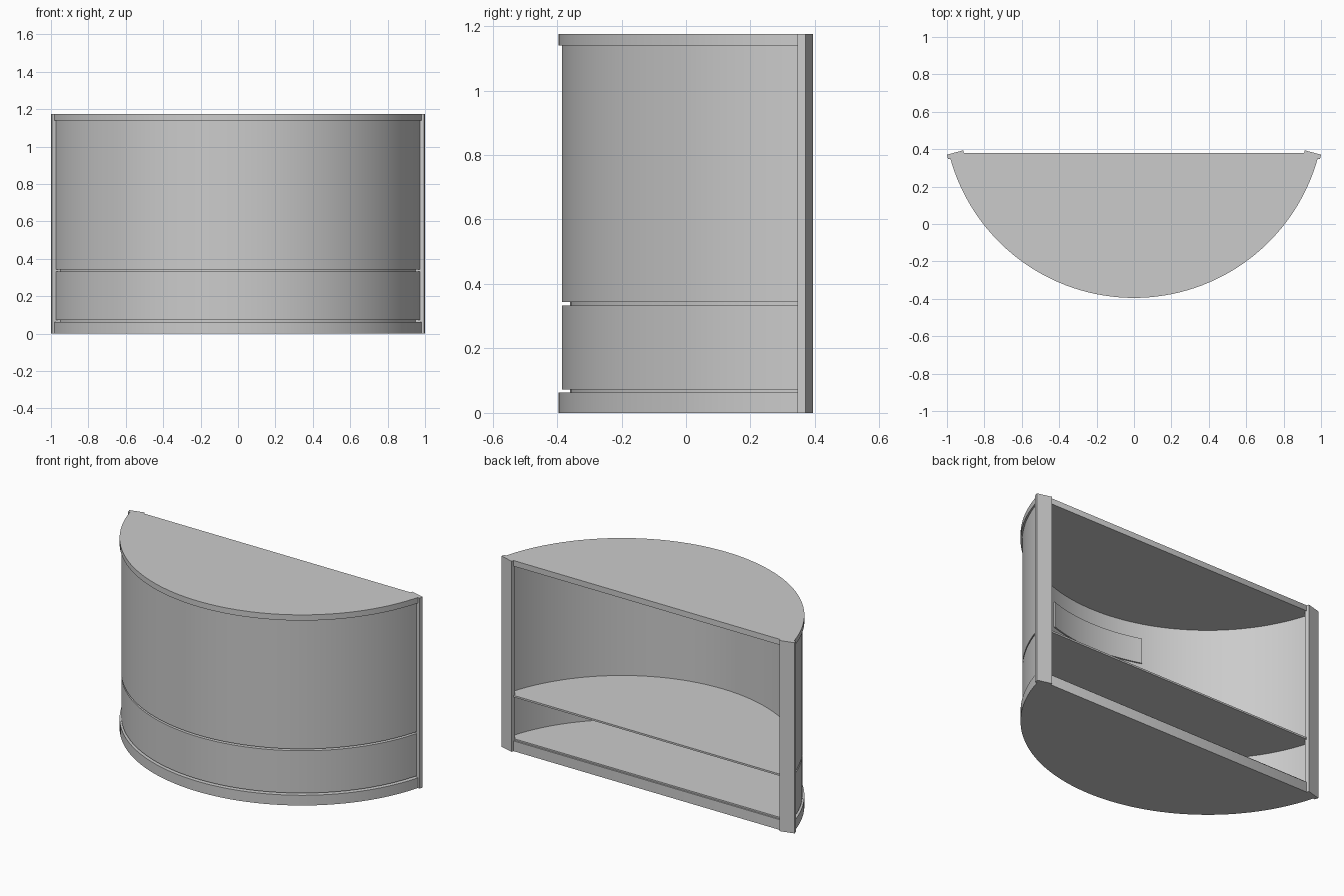
import bpy, bmesh
from math import sin, cos, radians, pi

if "Cube" in bpy.data.objects:
    bpy.data.objects.remove(bpy.data.objects["Cube"])

CY = 0.625            # centre of the front arc, behind the counter
END = radians(15.6)   # arc starts / stops this far below the x axis
N = 64


def arc(r, a0=END, a1=pi - END, n=N):
    return [(r * cos(a0 + (a1 - a0) * i / n), CY - r * sin(a0 + (a1 - a0) * i / n))
            for i in range(n + 1)]


def extrude(name, outline, z0, z1):
    bm = bmesh.new()
    face = bm.faces.new([bm.verts.new((x, y, z0)) for x, y in outline])
    top = bmesh.ops.extrude_face_region(bm, geom=[face])["geom"]
    bmesh.ops.translate(bm, vec=(0, 0, z1 - z0),
                        verts=[v for v in top if isinstance(v, bmesh.types.BMVert)])
    bmesh.ops.recalc_face_normals(bm, faces=bm.faces)
    me = bpy.data.meshes.new(name)
    bm.to_mesh(me)
    bm.free()
    ob = bpy.data.objects.new(name, me)
    bpy.context.collection.objects.link(ob)
    bpy.ops.object.select_all(action='DESELECT')
    ob.select_set(True)
    bpy.context.view_layer.objects.active = ob
    bpy.ops.object.shade_smooth_by_angle(angle=radians(30))
    return ob


def plate(name, r, z0, z1, back=0.38):
    # half-moon board with a straight back edge
    extrude(name, arc(r) + [(-0.92, back), (0.92, back)], z0, z1)


def curved_panel(name, r0, r1, z0, z1, a0=END):
    extrude(name, arc(r1, a0, pi - a0) + arc(r0, a0, pi - a0)[::-1], z0, z1)


# Horizontal boards
plate("base_plinth", 1.02, 0.0, 0.063)
plate("floor_board", 0.985, 0.063, 0.072, 0.37)
plate("shelf", 0.985, 0.333, 0.344)
plate("counter_top", 1.02, 1.14, 1.175)

# Curved front panels, separated by shadow gaps
curved_panel("lower_front_panel", 0.985, 1.01, 0.072, 0.333)
curved_panel("upper_front_panel", 0.985, 1.01, 0.344, 1.14)

# Thin backing strip in the middle of the inside wall
curved_panel("inner_backing_strip", 0.977, 0.986, 0.89, 1.045, radians(71.5))

# Radial end posts
a = radians(15)
for name, s in (("right_post", 1), ("left_post", -1)):
    corners = [(0.942, -0.012), (1.032, -0.012), (1.032, 0.013), (0.942, 0.013)]
    extrude(name, [(s * (r * cos(a) + t * sin(a)), CY - r * sin(a) + t * cos(a))
                   for r, t in corners], 0.0, 1.175)
